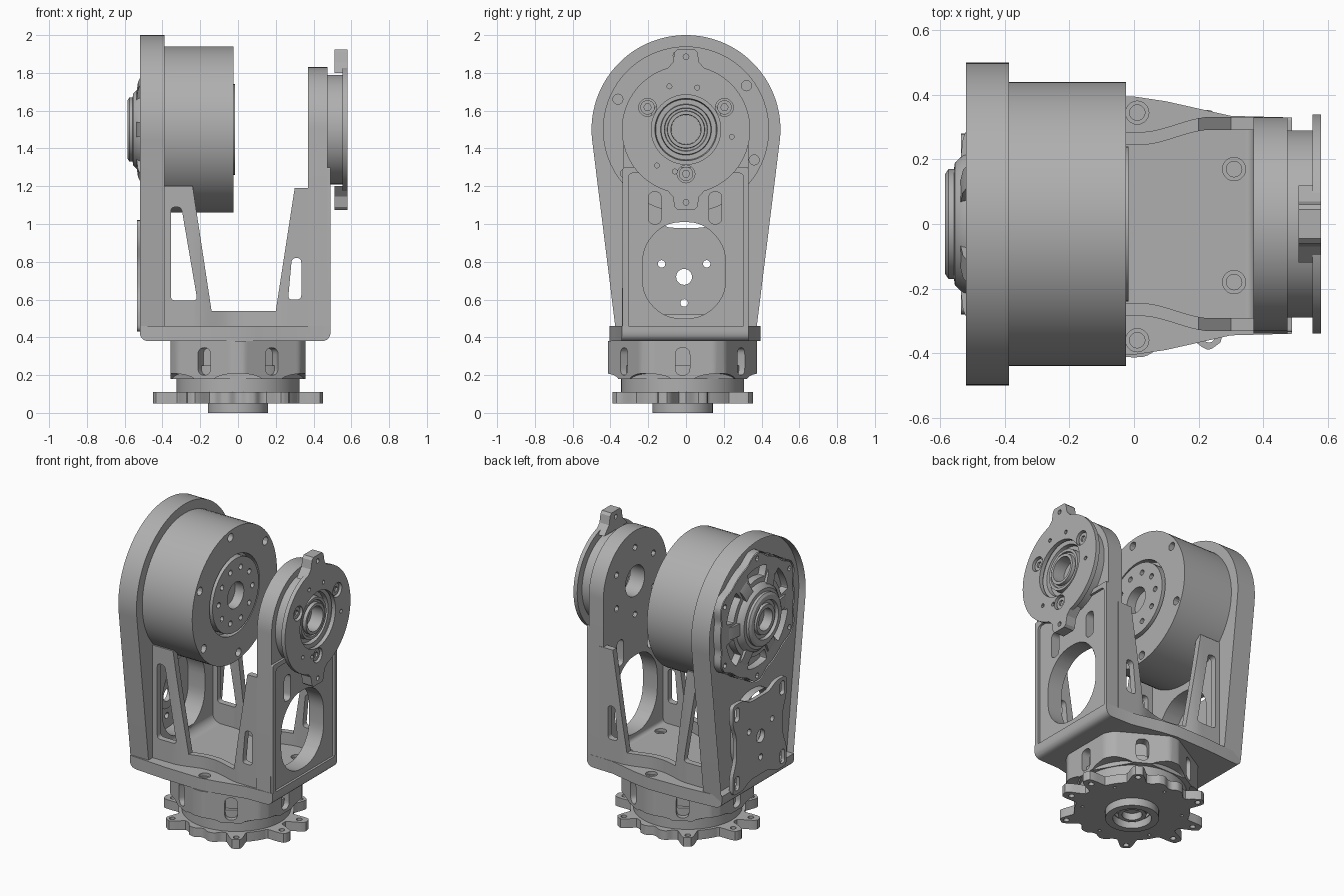
import bpy, bmesh, math
from mathutils import Matrix, Vector

if "Cube" in bpy.data.objects:
    bpy.data.objects.remove(bpy.data.objects["Cube"])

metal = bpy.data.materials.new("machined_grey")
metal.use_nodes = True
GREY = (0.43, 0.43, 0.43, 1)
metal.diffuse_color = GREY
metal.node_tree.nodes["Principled BSDF"].inputs["Base Color"].default_value = GREY

HEAD = 1.5      # height of the tilt axis
BASE_Y = -0.018
parts = []


# ---- helpers: 2D loops, prisms, lathes and booleans ----
def finish(name, bm):
    bmesh.ops.recalc_face_normals(bm, faces=bm.faces[:])
    mesh = bpy.data.meshes.new(name)
    bm.to_mesh(mesh)
    bm.free()
    mesh.materials.append(metal)
    ob = bpy.data.objects.new(name, mesh)
    bpy.context.collection.objects.link(ob)
    parts.append(ob)
    return ob


def place(axis, u, v, w):
    return {"X": (w, u, v), "Y": (u, w, v), "Z": (u, v, w)}[axis]


def prism(name, axis, a, b, outer, holes=()):
    """Extrude a 2D outline with holes from a to b along an axis."""
    bm = bmesh.new()
    edges = []
    for loop in [outer, *holes]:
        vs = [bm.verts.new(place(axis, u, v, a)) for u, v in loop]
        edges += [bm.edges.new((vs[i - 1], vs[i])) for i in range(len(vs))]
    bmesh.ops.triangle_fill(bm, edges=edges, use_beauty=True)
    ext = bmesh.ops.extrude_face_region(bm, geom=bm.faces[:], use_keep_orig=True)
    moved = [g for g in ext["geom"] if isinstance(g, bmesh.types.BMVert)]
    bmesh.ops.translate(bm, verts=moved, vec=Vector(place(axis, 0, 0, b - a)))
    return finish(name, bm)


def lathe(name, profile, steps=72):
    """Spin (x, radius) points about the tilt axis."""
    bm = bmesh.new()
    vs = [bm.verts.new((x, 0, HEAD + r)) for x, r in profile]
    edges = [bm.edges.new(p) for p in zip(vs, vs[1:])]
    bmesh.ops.spin(bm, geom=vs + edges, cent=(0, 0, HEAD), axis=(1, 0, 0),
                   angle=math.tau, steps=steps)
    bmesh.ops.remove_doubles(bm, verts=bm.verts[:], dist=0.0001)
    return finish(name, bm)


def boolean(ob, cutter, mode):
    mod = ob.modifiers.new("cut", "BOOLEAN")
    mod.operation, mod.object, mod.solver = mode, cutter, "EXACT"
    dg = bpy.context.evaluated_depsgraph_get()
    mesh = bpy.data.meshes.new_from_object(ob.evaluated_get(dg))
    ob.modifiers.clear()
    ob.data = mesh
    parts.remove(cutter)
    bpy.data.objects.remove(cutter)


def polar(cu, cv, r, deg):
    t = math.radians(deg)
    return cu + r * math.cos(t), cv + r * math.sin(t)


def circle(cu, cv, r, n=32, squash=1):
    return [(cu + r * math.cos(math.tau * i / n), cv + squash * r * math.sin(math.tau * i / n))
            for i in range(n)]


def ring_of(cu, cv, r, hole, count, start=0):
    return [circle(*polar(cu, cv, r, start + 360 * k / count), hole, 12) for k in range(count)]


def rounded(points, r, n=5):
    """Round every corner of a polygon with a quadratic curve."""
    out = []
    for i, p in enumerate(points):
        p, q, s = Vector(p), Vector(points[i - 1]), Vector(points[(i + 1) % len(points)])
        a, b = p + (q - p).normalized() * r, p + (s - p).normalized() * r
        out += [tuple((1 - t) ** 2 * a + 2 * t * (1 - t) * p + t * t * b)
                for t in (k / n for k in range(n + 1))]
    return out


def box(u0, u1, v0, v1, r):
    return rounded([(u0, v0), (u1, v0), (u1, v1), (u0, v1)], r)


def radial(cu, cv, func, n=180):
    return [polar(cu, cv, func(360 * i / n), 360 * i / n) for i in range(n)]


def bump(deg, period, half, soft=4):
    """One near multiples of the period, falling smoothly to zero."""
    d = abs((deg + period / 2) % period - period / 2)
    t = min(1, max(0, (half + soft - d) / (2 * soft)))
    return t * t * (3 - 2 * t)


# ---- base: bottom boss, lobed flange, neck and six-sided body ----
def flange_radius(deg):
    a = abs((deg + 90) % 180 - 90)      # same lobes in all four quarters
    return (0.345 + 0.113 * bump(a - 13, 360, 6.5) + 0.095 * bump(a - 55, 360, 6.5)
            + 0.025 * bump(a - 79, 360, 6))


prism("bottom_boss", "Z", 0, 0.07, circle(0, BASE_Y, 0.16, 48), [circle(0, BASE_Y, 0.115, 48)])
prism("boss_inner_ring", "Z", 0.025, 0.07, circle(0, BASE_Y, 0.085), [circle(0, BASE_Y, 0.06)])
prism("base_flange", "Z", 0.05, 0.11, radial(0, BASE_Y, flange_radius, 240),
      [circle(*polar(0, BASE_Y, 0.405, turn + s * d), 0.018, 12)
       for turn in (0, 180) for s in (1, -1) for d in (13, 55)]
      + ring_of(0, BASE_Y, 0.3, 0.01, 6, 30) + [circle(0, BASE_Y, 0.11)])
prism("base_neck", "Z", 0.07, 0.25, circle(0, BASE_Y, 0.325, 72))
body = prism("base_body", "Z", 0.18, 0.38, radial(
    0, BASE_Y, lambda d: min(0.395, 0.358 / math.cos(math.radians((d + 30) % 60 - 30)))))
for k in range(6):
    for loop, turn, depth in ((box(-0.038, 0.038, 0.2, 0.345, 0.037), 0, 0.3),
                              (circle(0, 0.17, 0.13, 32, 0.3), 30, 0.33)):
        cutter = prism("cutter", "X", depth, 0.5, loop)
        cutter.data.transform(Matrix.Translation((0, BASE_Y, 0))
                              @ Matrix.Rotation(math.radians(60 * k + turn), 4, "Z"))
        boolean(body, cutter, "DIFFERENCE")


# ---- yoke: floor, wide plate, slim arm, all rounded at the lower corners ----
def side_round(ob):
    boolean(ob, prism("cutter", "Y", -0.7, 0.7, box(-0.52, 0.49, 0.38, 2.2, 0.05)), "INTERSECT")


edge = [(-0.52, 0.37), (-0.25, 0.39), (0, 0.395), (0.1, 0.38), (0.3, 0.335), (0.49, 0.33)]
floor_edge = edge + [(x, -y - 0.01) for x, y in reversed(edge)]
screws = [(0.31, 0.17), (0.31, -0.18), (0.01, 0.345), (0.01, -0.36)]
for name, low, high, hole in (("yoke_floor", 0.38, 0.44, 0.024), ("yoke_floor_top", 0.44, 0.46, 0.036)):
    side_round(prism(name, "Z", low, high, floor_edge, [circle(x, y, hole, 20) for x, y in screws]))

window = rounded([(-0.11, 0.5), (0.09, 0.5), (0.21, 0.62), (0.21, 0.88),
                  (0.09, 1.01), (-0.11, 1.01), (-0.23, 0.88), (-0.23, 0.62)], 0.085)
teardrop = [polar(0, HEAD, 0.5, -7 + 194 * i / 72) for i in range(73)] + [(-0.365, 0.38), (0.365, 0.38)]
cover_shape = lambda grow: radial(0, HEAD, lambda d: 0.375 + grow + 0.04 * bump(d + 30, 60, 10, 8))
prism("wide_plate", "X", -0.47, -0.388, teardrop, [window])
rim = prism("wide_plate_rim", "X", -0.52, -0.47, teardrop, [window, cover_shape(0.01)])
side_round(rim)

arm_round = [polar(0, HEAD, 0.33, 180 * i / 48) for i in range(49)]
slots = [box(y - 0.034, y + 0.034, 1.0, 1.17, 0.033) for y in (-0.165, 0.155)]
arm = prism("slim_arm", "X", 0.37, 0.475, arm_round + [(-0.34, 0.38), (0.33, 0.38)],
            [window, circle(0, HEAD, 0.1)] + slots + ring_of(0, HEAD, 0.22, 0.02, 6, 30))
frame = prism("slim_arm_frame", "X", 0.475, 0.49, box(-0.335, 0.33, 0.38, 1.3, 0.01),
              [box(-0.305, 0.305, 0.44, 1.27, 0.03)])
side_round(arm)
side_round(frame)

# Concave fillets where the floor meets the two uprights
for name, x, way, r in (("plate_fillet", -0.39, 1, 0.06), ("arm_fillet", 0.37, -1, 0.025)):
    arc = [polar(r, r, r, 180 + 90 * i / 8) for i in range(9)]
    prism(name, "Y", -0.31, 0.31, [(x - way * 0.01, 0.45)] + [(x + way * u, 0.46 + v) for u, v in arc])

# ---- curved side walls with gussets and windows ----
gusset = [(-0.4, 0.44), (0.4, 0.44), (0.4, 1.19), (0.3, 1.19), (0.2, 0.54),
          (-0.14, 0.54), (-0.24, 1.2), (-0.4, 1.2)]
openings = [rounded([(-0.355, 0.595), (-0.215, 0.595), (-0.3, 1.09), (-0.355, 1.09)], 0.025),
            rounded([(0.265, 0.6), (0.335, 0.6), (0.335, 0.82), (0.285, 0.82)], 0.024)]


def wall_y(x):
    t = min(1, max(0, (abs(x) - 0.02) / 0.22))
    return 0.285 + 0.047 * t * t * (3 - 2 * t)


xs = [-0.42 + 0.02 * i for i in range(42)]
band = [(x, wall_y(x)) for x in xs] + [(x, wall_y(x) - 0.04) for x in reversed(xs)]
for name, s in (("back_wall", 1), ("front_wall", -1)):
    wall = prism(name, "Y", s * 0.15, s * 0.45, gusset, openings)
    boolean(wall, prism("cutter", "Z", 0.3, 1.4, [(x, s * y) for x, y in band]), "INTERSECT")

# ---- motor drum with bolted end and hub ----
lathe("motor_drum", [(-0.39, 0), (-0.39, 0.44), (-0.08, 0.44), (-0.08, 0)])
prism("motor_end_ring", "X", -0.08, -0.025, circle(0, HEAD, 0.44, 72),
      [circle(0, HEAD, 0.26, 48)] + ring_of(0, HEAD, 0.395, 0.027, 6, 36))
prism("motor_hub", "X", -0.08, -0.017, circle(0, HEAD, 0.24, 48),
      [circle(0, HEAD, 0.085)] + ring_of(0, HEAD, 0.175, 0.018, 10))

# ---- outer bearing cover on the wide plate ----
kidneys = []
for k in range(6):
    angles = [60 * k + 12 + 4.5 * i for i in range(9)]
    kidneys.append(rounded([polar(0, HEAD, 0.325, d) for d in angles]
                           + [polar(0, HEAD, 0.25, d) for d in reversed(angles)], 0.01, 2))
prism("bearing_cover", "X", -0.518, -0.46, cover_shape(0),
      kidneys + ring_of(0, HEAD, 0.385, 0.016, 6, 30))
lathe("bearing_hub", [(-0.5, 0.225), (-0.53, 0.215), (-0.555, 0.19), (-0.558, 0.17), (-0.575, 0.17),
                      (-0.585, 0.155), (-0.585, 0.125), (-0.565, 0.12), (-0.565, 0.1),
                      (-0.58, 0.095), (-0.58, 0.07), (-0.5, 0.07), (-0.5, 0)])
for k in range(6):
    rib = prism("cover_rib", "Y", -0.04, 0.04,
                [(-0.5, 0.18), (-0.54, 0.18), (-0.53, 0.265), (-0.515, 0.3), (-0.5, 0.3)])
    rib.data.transform(Matrix.Translation((0, 0, HEAD)) @ Matrix.Rotation(math.radians(60 * k + 30), 4, "X"))

# ---- access cover low on the wide plate ----
access = rounded([(-0.28, 0.43), (-0.17, 0.43), (-0.1, 0.47), (0.1, 0.47), (0.17, 0.43), (0.28, 0.43),
                  (0.28, 0.55), (0.24, 0.65), (0.24, 0.8), (0.28, 0.9), (0.28, 1.02), (0.17, 1.02),
                  (0.1, 0.98), (-0.1, 0.98), (-0.17, 1.02), (-0.28, 1.02), (-0.28, 0.9),
                  (-0.24, 0.8), (-0.24, 0.65), (-0.28, 0.55)], 0.036, 5)
corners = [box(y - 0.024, y + 0.024, z - 0.045, z + 0.045, 0.023)
           for y in (-0.235, 0.235) for z in (0.5, 0.95)]
prism("access_cover", "X", -0.536, -0.51, access,
      corners + [circle(-0.01, 0.72, 0.042)] + ring_of(-0.01, 0.72, 0.138, 0.02, 3, 30))
prism("access_cover_ring", "X", -0.515, -0.505, circle(-0.01, 0.72, 0.09), [circle(-0.01, 0.72, 0.042)])

# ---- idler head on the slim arm ----
bolts = [polar(0, HEAD, 0.235, d) for d in (30, 150, 270)]
prism("idler_drum", "X", 0.47, 0.555, circle(0, HEAD, 0.29, 72), [circle(0, HEAD, 0.2, 48)])
prism("idler_disc", "X", 0.553, 0.58, circle(0, HEAD, 0.34, 72),
      [circle(0, HEAD, 0.184, 48)] + [circle(u, v, 0.047, 20) for u, v in bolts]
      + ring_of(0, HEAD, 0.245, 0.013, 3, -9) + ring_of(0, HEAD, 0.23, 0.013, 2, 75))
lathe("idler_bearing", [(0.48, 0.21), (0.54, 0.21), (0.54, 0.165), (0.515, 0.16), (0.515, 0.135),
                        (0.55, 0.132), (0.55, 0.115), (0.54, 0.112), (0.54, 0.1),
                        (0.562, 0.098), (0.562, 0.08), (0.48, 0.078), (0.48, 0)])
for u, v in bolts:
    prism("idler_bolt", "X", 0.55, 0.567, circle(u, v, 0.038, 20), [circle(u, v, 0.02, 6)])
tab = [(-0.12, 0.3), (0.12, 0.3), (0.07, 0.355), (0.06, 0.41), (0.045, 0.425),
       (-0.045, 0.425), (-0.06, 0.41), (-0.07, 0.355)]
for name, s in (("idler_top_tab", 1), ("idler_bottom_tab", -1)):
    prism(name, "X", 0.51, 0.58, [(u, HEAD + s * v) for u, v in tab],
          [circle(0, HEAD + s * 0.385, 0.015, 12)])

# ---- smooth curved faces, keep machined edges sharp ----
bpy.ops.object.select_all(action="DESELECT")
for ob in parts:
    ob.select_set(True)
bpy.context.view_layer.objects.active = parts[0]
bpy.ops.object.shade_smooth_by_angle(angle=math.radians(30))
